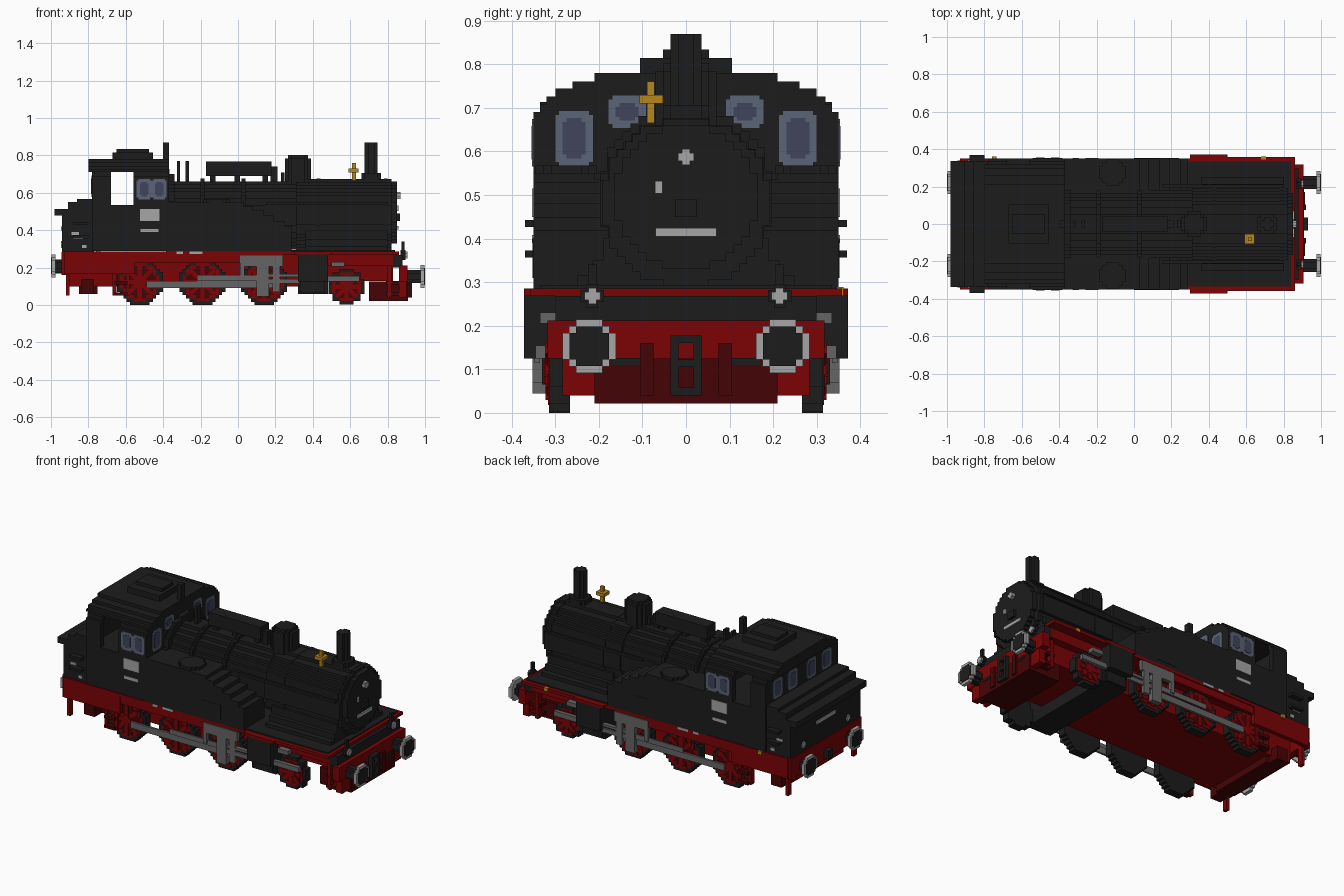
import bpy, bmesh, math

if "Cube" in bpy.data.objects:
    bpy.data.objects.remove(bpy.data.objects["Cube"])

V = 0.0175  # block size of the stepped outlines


def material(name, rgb):
    m = bpy.data.materials.new(name)
    m.use_nodes = True
    m.diffuse_color = (*rgb, 1)
    bsdf = m.node_tree.nodes["Principled BSDF"]
    bsdf.inputs["Base Color"].default_value = (*rgb, 1)
    bsdf.inputs["Roughness"].default_value = 0.8
    return m


BLACK = material("soot black", (0.012, 0.012, 0.012))
RED = material("frame red", (0.2, 0.001, 0.0015))
DARK = material("dark red", (0.06, 0.001, 0.0015))
GREY = material("rod grey", (0.13, 0.13, 0.13))
LIGHT = material("light grey", (0.38, 0.38, 0.38))
GOLD = material("brass", (0.47, 0.24, 0.012))
FRAME = material("window frame blue", (0.105, 0.125, 0.18))
GLASS = material("window glass blue", (0.05, 0.06, 0.105))


def prism(name, pts, axis, a, b, mat):
    """Extrude an outline along an axis: x takes (y, z), y takes (x, z), z takes (x, y)."""
    place = {"x": lambda p, t: (t, p[0], p[1]),
             "y": lambda p, t: (p[0], t, p[1]),
             "z": lambda p, t: (p[0], p[1], t)}[axis]
    bm = bmesh.new()
    lo = [bm.verts.new(place(p, a)) for p in pts]
    hi = [bm.verts.new(place(p, b)) for p in pts]
    bm.faces.new(lo)
    bm.faces.new(hi[::-1])
    n = len(pts)
    for i in range(n):
        j = (i + 1) % n
        bm.faces.new((lo[i], hi[i], hi[j], lo[j]))
    bmesh.ops.recalc_face_normals(bm, faces=bm.faces)
    me = bpy.data.meshes.new(name)
    bm.to_mesh(me)
    bm.free()
    me.materials.append(mat)
    ob = bpy.data.objects.new(name, me)
    bpy.context.collection.objects.link(ob)
    return ob


def box(name, x, y, z, mat):
    return prism(name, [(x[0], z[0]), (x[1], z[0]), (x[1], z[1]), (x[0], z[1])],
                 "y", min(y), max(y), mat)


def stepped(rows, cu=0):
    """Symmetric staircase outline from rows of (half width, bottom, top)."""
    side = [p for w, b, t in rows for p in ((w, b), (w, t))]
    return [(cu + w, h) for w, h in side] + [(cu - w, h) for w, h in reversed(side)]


def disc(cu, cv, r):
    n = max(2, round(r / V))
    s = r / n
    merged = []
    for k in range(-n, n):
        w = max(1, round(math.sqrt(n * n - (k + .5) ** 2))) * s
        b, t = cv + k * s, cv + (k + 1) * s
        if merged and abs(w - merged[-1][0]) < 1e-6:
            b = merged.pop()[1]
        merged.append((w, b, t))
    return stepped(merged, cu)


def window(name, axis, u, v, hu, hv, face, out):
    """Stepped frame plate with a smaller glass plate on it."""
    for part, m, k, d in (("frame", FRAME, 0, .003), ("glass", GLASS, .0165, .005)):
        a, b, c = hu - k, hv - k, .009
        prism(f"{name}_{part}", stepped([(a - c, v - b, v - b + c), (a, v - b + c, v + b - c),
              (a - c, v + b - c, v + b)], u), axis, face, face + d * out, m)


# Boiler, smokebox and door
prism("boiler", disc(0, .48, .182), "x", -.40, .32, BLACK)
prism("firebox", disc(0, .50, .20), "x", -.40, -.34, BLACK)
prism("smokebox", disc(0, .482, .193), "x", .31, .82, BLACK)
prism("smokebox_door", disc(0, .495, .165), "x", .82, .85, BLACK)
for i, x in enumerate((-.2, .02, .42, .78)):
    prism(f"boiler_band_{i}", disc(0, .48, .197), "x", x, x + .02, BLACK)
prism("saddle", stepped([(.25, .285, .315), (.215, .315, .35), (.19, .35, .40)]), "x", .36, .80, BLACK)
box("door_handle", (.85, .865), (-.025, .025), (.45, .49), BLACK)
box("door_plate", (.85, .858), (-.07, .07), (.405, .424), LIGHT)
box("door_latch", (.85, .858), (-.071, -.054), (.503, .532), LIGHT)
prism("top_lamp", disc(0, .587, .0185), "x", .85, .87, LIGHT)

# Fittings on top of the boiler
prism("chimney", disc(.712, 0, .035), "z", .64, .87, BLACK)
prism("chimney_base", disc(.712, 0, .053), "z", .64, .705, BLACK)
prism("steam_dome", disc(.32, 0, .07), "z", .64, .785, BLACK)
prism("dome_cap", disc(.32, 0, .053), "z", .785, .803, BLACK)
box("heater", (-.17, .18), (-.04, .04), (.69, .768), BLACK)
for i, x in enumerate((-.15, -.02, .13)):
    box(f"heater_leg_{i}", (x, x + .03), (-.025, .025), (.64, .70), BLACK)
for i, (x, w, t) in enumerate(((-.325, .014, .77), (-.28, .018, .77), (.175, .035, .74), (.23, .018, .71))):
    box(f"boiler_pipe_{i}", (x, x + w), (-.018, .018), (.64, t), BLACK)
box("vent_pipe", (-.40, -.37), (-.018, .018), (.64, .87), BLACK)
box("bell_post", (.61, .63), (-.09, -.072), (.665, .76), GOLD)
box("bell_arms", (.59, .645), (-.107, -.053), (.71, .73), GOLD)

# Cab
roof = [(.30, .712, .744), (.26, .744, .761), (.21, .761, .78)]
box("cab_body", (-.78, -.38), (-.35, .35), (.29, .535), BLACK)
prism("cab_roof", stepped([(.32, .712, .726), (.30, .726, .744)] + roof[1:]), "x", -.80, -.37, BLACK)
wall = stepped([(.35, .53, .69), (.335, .69, .708), (.32, .708, .726), (.30, .726, .744), (.25, .744, .755)])
prism("cab_rear_wall", wall, "x", -.78, -.745, BLACK)
prism("cab_front_wall", wall, "x", -.41, -.37, BLACK)
box("roof_vent", (-.67, -.455), (-.105, .105), (.775, .815), BLACK)
box("roof_vent_lid", (-.65, -.475), (-.053, .053), (.815, .834), BLACK)
for y in (-.257, -.135, .135, .257):
    zc, h = (.63, .063) if abs(y) > .2 else (.691, .037)
    window(f"cab_front_window_{y}", "x", y, zc, .043, h, -.37, 1)
for y in (-.235, -.09, .09, .235):
    window(f"cab_rear_window_{y}", "x", y, .635, .045, .058, -.78, -1)

# Coal bunker at the rear
prism("bunker", [(-.94, .28), (-.94, .48), (-.98, .48), (-.98, .515), (-.91, .515), (-.91, .55),
      (-.86, .55), (-.86, .568), (-.77, .568), (-.77, .28)], "y", -.338, .338, BLACK)
box("rear_plate", (-.946, -.94), (-.09, .09), (.40, .42), LIGHT)

# Underframe and decks
box("main_frame", (-.90, .32), (-.23, .23), (.10, .275), RED)
box("front_frame", (.46, .83), (-.20, .20), (.13, .275), RED)
box("running_board", (-.93, .30), (-.35, .35), (.268, .286), RED)
box("front_running_board", (.30, .86), (-.358, .358), (.268, .286), RED)
box("front_deck", (.12, .84), (-.335, .335), (.284, .294), BLACK)
box("cylinder_block", (.32, .48), (-.32, .32), (.06, .27), BLACK)
box("deck_apron", (.83, .88), (-.30, .30), (.20, .268), BLACK)
box("front_beam", (.86, .905), (-.318, .318), (.125, .212), RED)
box("front_beam_lower", (.86, .90), (-.283, .283), (.04, .125), RED)
box("front_guard", (.70, .91), (-.21, .21), (.022, .125), DARK)
box("rear_beam", (-.945, -.90), (-.34, .34), (.16, .285), RED)
box("rear_guard", (-.85, -.75), (-.21, .21), (.06, .14), DARK)

# Coupling ladder in front
for y in (-.035, .017):
    box(f"coupling_rail_{y}", (.905, .93), (y, y + .018), (.04, .178), BLACK)
for z in (.04, .105, .16):
    box(f"coupling_rung_{z}", (.905, .93), (-.02, .02), (z, z + .018), BLACK)
box("rear_hook", (-.975, -.94), (-.02, .02), (.17, .22), BLACK)

# Small brass caps on the far running board
for x in (-.76, .68):
    box(f"brass_cap_{x}", (x, x + .025), (.345, .361), (.268, .289), GOLD)

for s, side in ((-1, "near"), (1, "far")):
    def sbox(name, x, y, z, mat):
        return box(f"{name}_{side}", x, (s * y[0], s * y[1]), z, mat)

    # Cab side panels, side windows and plates
    for name, x in (("cab_rear_post", (-.78, -.68)), ("cab_side_panel", (-.56, -.38))):
        sbox(name, x, (.32, .35), (.53, .69), BLACK)
        sbox(name + "_top", x, (.31, .335), (.69, .714), BLACK)
    for x in (-.5015, -.4215):
        window(f"cab_side_window_{x}_{side}", "y", x, .62, .04, .055, s * .35, s)
    sbox("number_plate", (-.525, -.42), (.35, .353), (.45, .515), LIGHT)
    sbox("small_plate", (-.52, -.425), (.35, .353), (.39, .408), LIGHT)
    sbox("bunker_mark", (-.89, -.85), (.338, .343), (.375, .39), LIGHT)
    sbox("bunker_mark_lower", (-.88, -.83), (.338, .343), (.352, .365), LIGHT)
    sbox("bunker_dot", (-.835, -.81), (.338, .343), (.305, .322), LIGHT)
    for x, w in ((-.33, .035), (-.26, .07)):
        sbox(f"board_mark_{x}", (x, x + w), (.35, .353), (.272, .286), LIGHT)
    for z in (.357, .427):
        sbox(f"bunker_rail_{z}", (-.88, -.80), (.338, .37), (z, z + .016), BLACK)

    # Side tank with stepped front and filler
    prism(f"side_tank_{side}", [(-.385, .285), (.285, .285), (.285, .42), (.25, .42), (.25, .45),
          (.19, .45), (.19, .48), (.14, .48), (.14, .505), (.08, .505), (.08, .53), (.03, .53),
          (.03, .55), (-.385, .55)], "y", s * .15, s * .35, BLACK)
    prism(f"tank_filler_{side}", disc(-.115, s * .275, .07), "z", .55, .568, BLACK)
    sbox("tank_hatch", (.0, .13), (.35, .352), (.31, .40), BLACK)
    sbox("boiler_handrail", (.15, .80), (.195, .21), (.535, .55), BLACK)

    # Valances, steps and cylinders
    sbox("rear_valance", (-.93, -.55), (.325, .35), (.165, .27), RED)
    sbox("middle_valance", (-.55, .24), (.325, .345), (.225, .27), RED)
    sbox("front_valance", (.48, .83), (.25, .30), (.21, .27), RED)
    sbox("cylinder", (.32, .48), (.31, .372), (.125, .27), BLACK)
    sbox("cylinder_foot", (.335, .465), (.31, .33), (.065, .125), BLACK)
    sbox("cylinder_cover", (.30, .50), (.29, .372), (.268, .286), RED)
    for x in (-.92, -.67, -.60):
        sbox(f"step_post_{x}", (x, x + .02), (.30, .33), (.05, .17), RED)
    sbox("front_step_post", (.80, .82), (.25, .28), (.04, .22), RED)
    for z in (.05, .11):
        sbox(f"cab_step_{z}", (-.66, -.59), (.30, .345), (z, z + .018), DARK)
        sbox(f"front_step_{z}", (.79, .86), (.22, .28), (z, z + .018), DARK)
    sbox("rail_guard", (.86, .92), (.075, .105), (.04, .16), DARK)
    sbox("beam_bar", (.90, .913), (.105, .17), (.11, .126), BLACK)
    sbox("rear_guard_post", (-.84, -.77), (.21, .28), (.06, .14), DARK)

    # Wheels: black tyre, red face, dark gaps and red spokes
    for i, (x, z, r) in enumerate(((-.525, .123, .123), (-.19, .123, .123),
                                   (.14, .123, .123), (.58, .098, .095))):
        n = f"wheel_{i}_{side}"
        prism(n + "_tyre", disc(x, z, r), "y", s * .266, s * .314, BLACK)
        prism(n + "_face", disc(x, z, r - .018), "y", s * .314, s * .317, RED)
        prism(n + "_gaps", disc(x, z, r - .036), "y", s * .317, s * .319, DARK)
        k = r - .03
        for j in range(4):
            c, d = math.cos(j * math.pi / 4), math.sin(j * math.pi / 4)
            prism(f"{n}_spoke_{j}", [(x + a * k * c - b * .011 * d, z + a * k * d + b * .011 * c)
                  for a, b in ((-1, -1), (1, -1), (1, 1), (-1, 1))], "y", s * .317, s * .322, RED)
        prism(n + "_hub", disc(x, z, .03), "y", s * .317, s * .326, RED)

    # Rods and valve gear
    sbox("coupling_rod", (-.49, .20), (.322, .335), (.09, .128), GREY)
    sbox("piston_rod", (.10, .33), (.335, .348), (.115, .14), GREY)
    sbox("crosshead_guide", (.10, .33), (.322, .348), (.15, .165), GREY)
    sbox("valve_rod", (-.22, .10), (.335, .345), (.13, .16), GREY)
    sbox("valve_hanger", (.10, .165), (.32, .352), (.045, .22), GREY)
    sbox("valve_bracket", (.01, .24), (.33, .352), (.205, .265), GREY)
    sbox("valve_bracket_arm", (.01, .035), (.33, .352), (.14, .21), GREY)
    sbox("valve_bracket_post", (.185, .225), (.33, .352), (.07, .21), GREY)
    sbox("front_rod", (.48, .65), (.322, .345), (.125, .155), GREY)
    sbox("tail_rod", (.50, .57), (.30, .335), (.205, .23), GREY)

    # Buffers and lamps at both ends
    for end, d, x0, z in (("fore", 1, .90, .153), ("rear", -1, -.94, .21)):
        tip = d * 1.0
        y = s * .222
        prism(f"{end}_buffer_stem_{side}", disc(y, z, .035), "x", x0, tip - d * .02, BLACK)
        prism(f"{end}_buffer_ring_{side}", disc(y, z, .0615), "x", tip - d * .025, tip - d * .004, LIGHT)
        prism(f"{end}_buffer_disc_{side}", disc(y, z, .045), "x", tip - d * .004, tip, BLACK)
        lz = z + .115
        prism(f"{end}_lamp_{side}", disc(s * .215, lz, .027), "x", x0 - d * .03, x0 - d * .005, BLACK)
        prism(f"{end}_lamp_glass_{side}", disc(s * .215, lz, .0185), "x", x0 - d * .005, x0 + d * .006, LIGHT)
    sbox("lamp_bracket", (.875, .89), (.205, .225), (.28, .34), BLACK)
